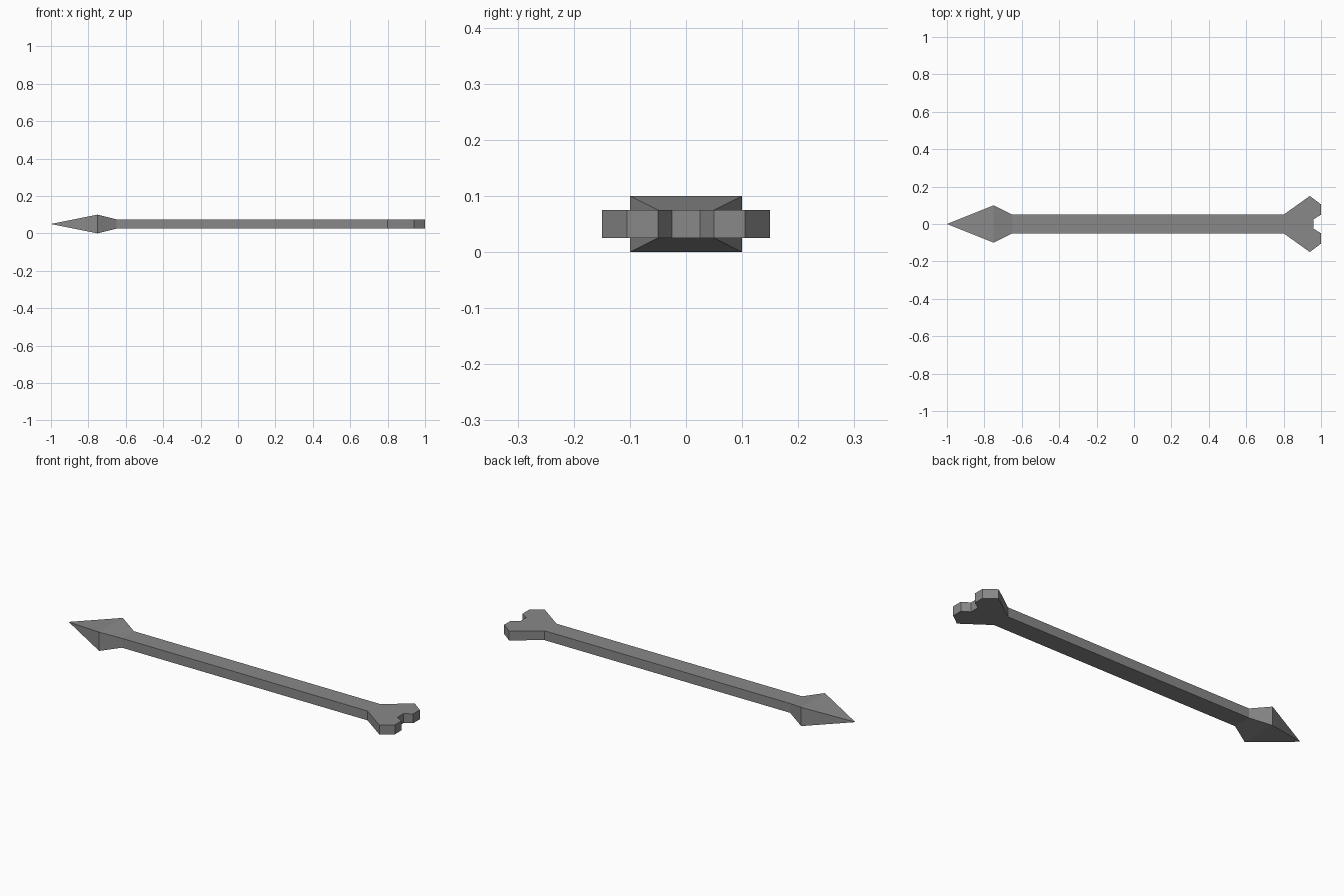
import bpy
import bmesh

cube = bpy.data.objects.get("Cube")
if cube:
    bpy.data.objects.remove(cube, do_unlink=True)

MID = 0.05      # height of the arrow's axis
HALF = 0.025    # half the shaft thickness

grey = bpy.data.materials.new("plain grey")
grey.use_nodes = True
colour = (0.25, 0.25, 0.25, 1)
grey.diffuse_color = colour
grey.node_tree.nodes["Principled BSDF"].inputs["Base Color"].default_value = colour


def finish(name, bm):
    bmesh.ops.recalc_face_normals(bm, faces=bm.faces)
    mesh = bpy.data.meshes.new(name)
    bm.to_mesh(mesh)
    bm.free()
    mesh.materials.append(grey)
    obj = bpy.data.objects.new(name, mesh)
    bpy.context.collection.objects.link(obj)
    return obj


def ring(bm, x, half_y, half_z):
    signs = ((-1, -1), (1, -1), (1, 1), (-1, 1))
    return [bm.verts.new((x, sy * half_y, MID + sz * half_z)) for sy, sz in signs]


def bridge(bm, a, b):
    for i in range(4):
        j = (i + 1) % 4
        bm.faces.new((a[i], a[j], b[j], b[i]))


# Pointed head: a four-sided spike tapering back to the shaft
bm = bmesh.new()
tip = bm.verts.new((-1, 0, MID))
wide = ring(bm, -0.75, 0.1, 0.05)
neck = ring(bm, -0.65, 0.05, HALF)
for i in range(4):
    bm.faces.new((tip, wide[i], wide[(i + 1) % 4]))
bridge(bm, wide, neck)
finish("arrow_head", bm)

# Shaft and flared, notched tail: half outline mirrored, then extruded
half_outline = [(-0.65, 0.05), (0.8, 0.05), (0.94, 0.15), (1, 0.105),
                (1, 0.05), (0.96, 0.025)]
outline = half_outline + [(x, -y) for x, y in reversed(half_outline)]
bm = bmesh.new()
base = bm.faces.new([bm.verts.new((x, y, MID - HALF)) for x, y in outline])
result = bmesh.ops.extrude_face_region(bm, geom=[base], use_keep_orig=True)
top = [v for v in result["geom"] if isinstance(v, bmesh.types.BMVert)]
bmesh.ops.translate(bm, verts=top, vec=(0, 0, 2 * HALF))
# Leave the end open where the head joins
joint = [f for f in bm.faces if all(v.co.x < -0.6 for v in f.verts)]
bmesh.ops.delete(bm, geom=joint, context="FACES_ONLY")
finish("shaft_and_tail", bm)
